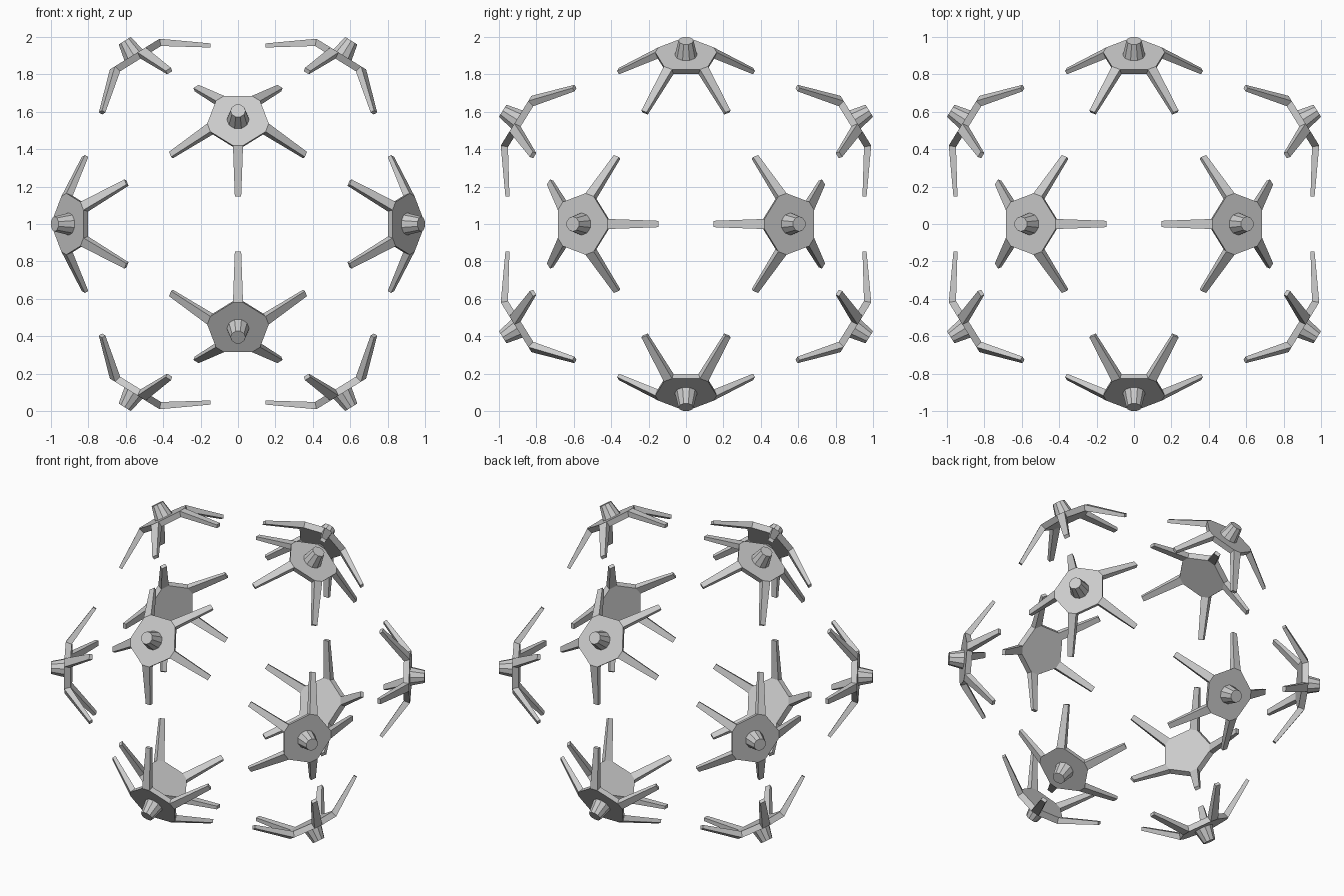
import bpy, bmesh
from math import cos, sin, radians, sqrt
from mathutils import Vector, Matrix

if "Cube" in bpy.data.objects:
    bpy.data.objects.remove(bpy.data.objects["Cube"])

# Local frame: +z points out of the sphere, +x along the first leg
TOP = (0.164, 0.027, 1.063)      # radius, half width, height of leg root (outer)
BOT = (0.150, 0.026, 1.026)      # leg root (inner)
TIP_TOP = (0.382, 0.017, 0.899)  # leg end (outer)
TIP_BOT = (0.371, 0.017, 0.880)  # leg end (inner)


def mesh_from(bm, name):
    bmesh.ops.recalc_face_normals(bm, faces=bm.faces[:])
    me = bpy.data.meshes.new(name)
    bm.to_mesh(me)
    bm.free()
    return me


# Ten-sided plate with five legs growing out of its short edges
def star_mesh():
    bm = bmesh.new()

    def ring(p):
        r, w, h = p
        vs = []
        for k in range(5):
            a = radians(72 * k)
            for s in (-w, w):
                vs.append(bm.verts.new((r * cos(a) - s * sin(a),
                                        r * sin(a) + s * cos(a), h)))
        return vs

    top, bot, t_top, t_bot = (ring(p) for p in (TOP, BOT, TIP_TOP, TIP_BOT))
    bm.faces.new(top)
    bm.faces.new(bot[::-1])
    for i in range(0, 10, 2):
        j, n = i + 1, (i + 2) % 10
        bm.faces.new((top[j], bot[j], bot[n], top[n]))          # plate side
        bm.faces.new((top[i], t_top[i], t_top[j], top[j]))      # leg outer
        bm.faces.new((bot[j], t_bot[j], t_bot[i], bot[i]))      # leg inner
        bm.faces.new((top[j], t_top[j], t_bot[j], bot[j]))      # leg sides
        bm.faces.new((bot[i], t_bot[i], t_top[i], top[i]))
        bm.faces.new((t_top[i], t_bot[i], t_bot[j], t_top[j]))  # leg end
    return mesh_from(bm, "star_plate")


# Tapered knob standing on the plate
def knob_mesh():
    bm = bmesh.new()
    bmesh.ops.create_cone(bm, cap_ends=True, segments=10, radius1=0.060,
                          radius2=0.040, depth=0.09,
                          matrix=Matrix.Translation((0, 0, 1.107)))
    return mesh_from(bm, "knob")


star, knob = star_mesh(), knob_mesh()

# Twelve icosahedron corners
phi = (1 + sqrt(5)) / 2
corners = []
for a in (-1, 1):
    for b in (-phi, phi):
        corners += [Vector((0, b, a)), Vector((b, a, 0)), Vector((a, 0, b))]

for i, c in enumerate(corners):
    z = c.normalized()
    near = min((d for d in corners if d is not c), key=lambda d: (d - c).length)
    x = (near - z * near.dot(z)).normalized()
    y = z.cross(x)
    m = Matrix.Translation((0, 0, 1)) @ Matrix((x, y, z)).transposed().to_4x4()
    for name, me in (("star_plate", star), ("knob", knob)):
        ob = bpy.data.objects.new(f"{name}_{i + 1}", me)
        ob.matrix_world = m
        bpy.context.collection.objects.link(ob)
